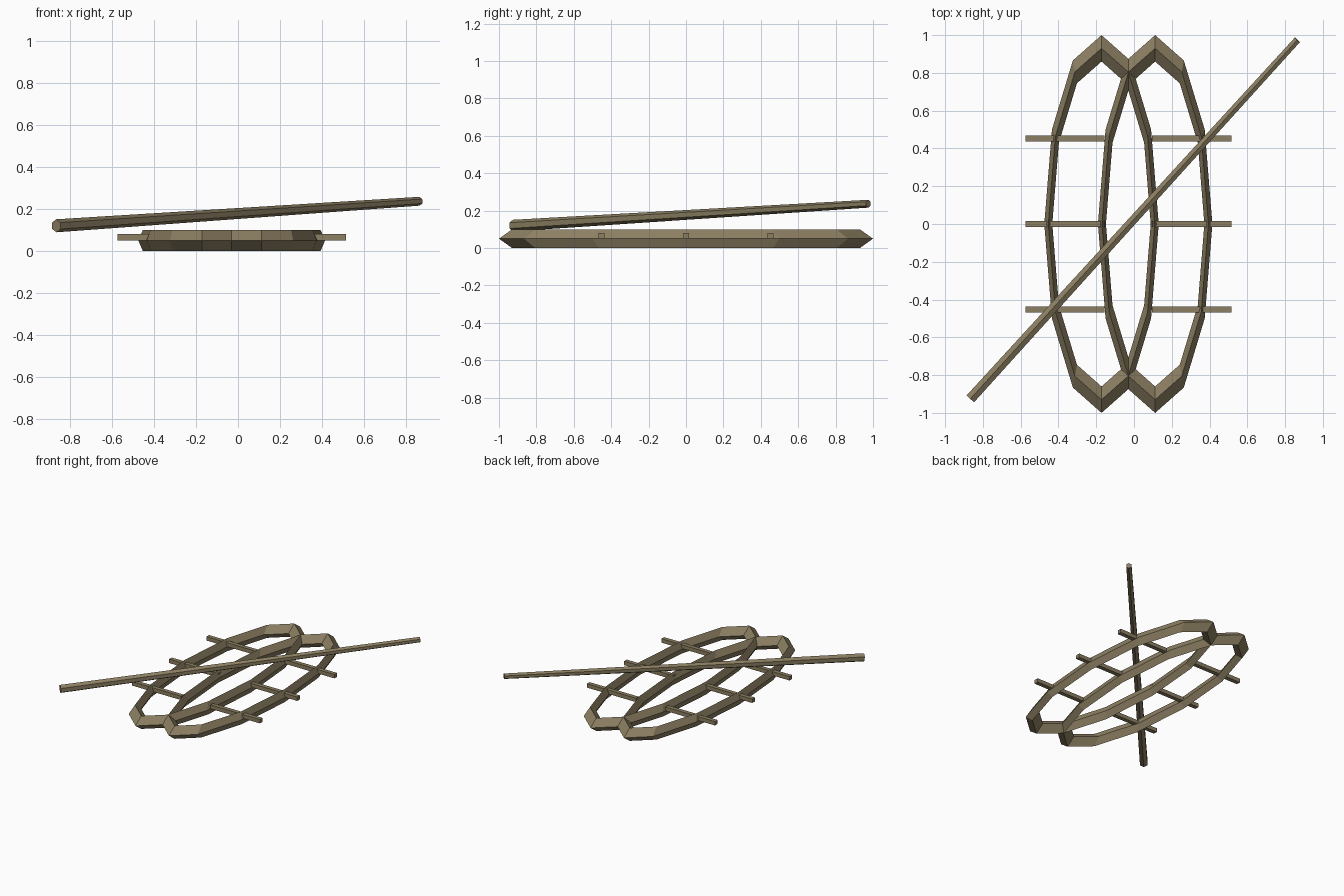
import bpy, math
from mathutils import Vector

if "Cube" in bpy.data.objects:
    bpy.data.objects.remove(bpy.data.objects["Cube"])

wood = bpy.data.materials.new("weathered_wood")
wood.diffuse_color = (0.262, 0.212, 0.122, 1)
wood.use_nodes = True
wood.node_tree.nodes["Principled BSDF"].inputs["Base Color"].default_value = wood.diffuse_color

MID = -0.03      # centre line of the pair
OFFSET = 0.142   # each shoe from the centre line


def finish(obj, name):
    obj.name = name
    obj.data.materials.append(wood)
    return obj


def frame(name, x):
    # oval frame: 12-sided ring with a diamond section, squashed in x and z
    bpy.ops.mesh.primitive_torus_add(major_segments=12, minor_segments=4,
                                     major_radius=0.93, minor_radius=0.07,
                                     location=(x, 0, 0.05))
    obj = bpy.context.object
    obj.scale = (0.303, 1, 0.05 / 0.07)
    finish(obj, name)


def crossbar(name, x, y):
    bpy.ops.mesh.primitive_cube_add(size=1, location=(x, y, 0.065))
    obj = bpy.context.object
    obj.scale = (0.42, 0.032, 0.03)
    finish(obj, name)


def pole(name, a, b, r1, r2):
    a, b = Vector(a), Vector(b)
    bpy.ops.mesh.primitive_cone_add(vertices=6, radius1=r1, radius2=r2,
                                    depth=(b - a).length, location=(a + b) / 2)
    obj = bpy.context.object
    obj.rotation_euler = (b - a).to_track_quat('Z', 'Y').to_euler()
    finish(obj, name)


# Two overlapping frames, three crossbars each
for side, s in (("left", -1), ("right", 1)):
    frame(side + "_frame", MID + s * OFFSET)
    for i, y in enumerate((-0.453, 0, 0.453)):
        crossbar(f"{side}_crossbar_{i + 1}", MID + s * 0.335, y)

# Tapered walking pole lying diagonally above
pole("walking_pole", (-0.866, -0.925, 0.12), (0.865, 0.975, 0.237), 0.031, 0.021)
